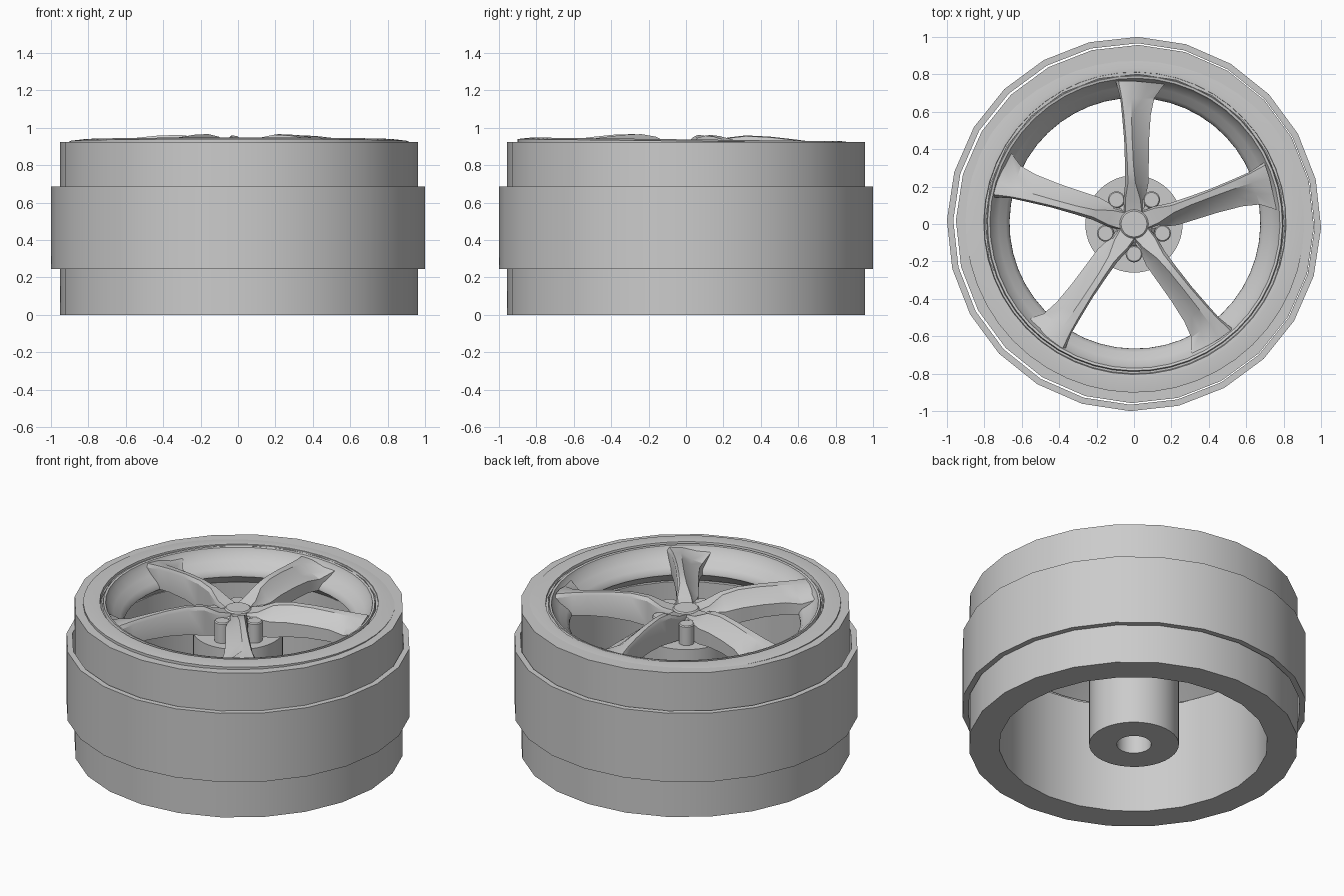
import bpy, bmesh, math
from mathutils import Matrix

cube = bpy.data.objects.get("Cube")
if cube:
    bpy.data.objects.remove(cube, do_unlink=True)

grey = bpy.data.materials.new("light_grey")
grey.use_nodes = True
grey.diffuse_color = (0.6, 0.6, 0.6, 1)
grey.node_tree.nodes["Principled BSDF"].inputs["Base Color"].default_value = (0.6, 0.6, 0.6, 1)

TILT = 0.012  # the wheel face leans slightly against the tyre


def finish(name, bm, tilt=0.0, angle=35):
    for v in bm.verts:
        v.co.z -= tilt * v.co.y
    bmesh.ops.recalc_face_normals(bm, faces=bm.faces)
    mesh = bpy.data.meshes.new(name)
    bm.to_mesh(mesh)
    bm.free()
    mesh.materials.append(grey)
    obj = bpy.data.objects.new(name, mesh)
    bpy.context.collection.objects.link(obj)
    bpy.ops.object.select_all(action='DESELECT')
    obj.select_set(True)
    bpy.context.view_layer.objects.active = obj
    bpy.ops.object.shade_smooth_by_angle(angle=math.radians(angle))
    return obj


def bridge(bm, rings, wrap=False):
    n = len(rings[0])
    pairs = list(zip(rings, rings[1:])) + ([(rings[-1], rings[0])] if wrap else [])
    for a, b in pairs:
        for i in range(n):
            j = (i + 1) % n
            bm.faces.new((a[i], a[j], b[j], b[i]))


def lathe(name, profile, sides, tilt=0.0, centre=(0, 0)):
    """Spin a closed (radius, z) outline round the axle."""
    bm = bmesh.new()
    rings = []
    for k in range(sides):
        a = math.tau * k / sides - 0.02
        rings.append([bm.verts.new((r * math.cos(a) + centre[0],
                                    r * math.sin(a) + centre[1], z)) for r, z in profile])
    bridge(bm, rings, wrap=True)
    return finish(name, bm, tilt)


def disc(name, x, y, radius, z0, z1, bevel, sides=24, tilt=TILT):
    """Upright cylinder with a chamfered top."""
    bm = bmesh.new()
    rings = []
    for r, z in ((radius, z0), (radius, z1 - bevel), (radius - bevel, z1)):
        rings.append([bm.verts.new((x + r * math.cos(math.tau * k / sides),
                                    y + r * math.sin(math.tau * k / sides), z))
                      for k in range(sides)])
    bridge(bm, rings)
    bm.faces.new(rings[0])
    bm.faces.new(rings[-1])
    return finish(name, bm, tilt)


# Tyre body with the inner barrel, and the loose tread band round it
lathe("tyre", [(0.78, 0), (0.957, 0), (0.957, 0.923), (0.80, 0.923),
               (0.80, 0.70), (0.78, 0.70)], 24, centre=(0.005, 0))
lathe("tread_band", [(0.966, 0.245), (1.0, 0.245), (1.0, 0.685), (0.966, 0.685)], 24)

# Rim: sloping dish, bead groove and shallow sidewall ring
lathe("rim", [(0.785, 0.70), (0.67, 0.79), (0.672, 0.805), (0.69, 0.83), (0.73, 0.865),
              (0.765, 0.905), (0.775, 0.93), (0.788, 0.933), (0.793, 0.912),
              (0.803, 0.912), (0.808, 0.936), (0.83, 0.938), (0.905, 0.929),
              (0.905, 0.90), (0.79, 0.88)], 48, TILT, (0.005, 0.004))

# Axle hub with bore
lathe("axle_hub", [(0.10, 0), (0.26, 0), (0.26, 0.75), (0.10, 0.75)], 48)

# Spokes: distance out, left, ridge left, ridge right, right, ridge z, right z, bottom z
STATIONS = [
    (0.03, -.05, -.045, .045, .05, .885, .87, .76),
    (0.13, -.055, -.045, .035, .06, .905, .87, .76),
    (0.22, -.045, -.03, .01, .08, .950, .87, .77),
    (0.32, -.045, -.032, .0, .082, .963, .88, .79),
    (0.45, -.048, -.038, -.005, .085, .958, .88, .80),
    (0.58, -.058, -.048, -.008, .095, .945, .875, .80),
    (0.67, -.066, -.058, -.008, .115, .934, .86, .79),
    (0.765, -.09, -.075, .0, .17, .922, .90, .82),
]


def spoke(name, angle):
    bm = bmesh.new()
    rings = []
    for y, xl, rl, rr, xr, zt, zr, zb in STATIONS:
        y2 = math.sqrt(max(y * y - xr * xr, 0)) if y > 0.7 else y
        rings.append([bm.verts.new(p) for p in (
            (xl, y, zb), (xl, y, zt - .02), (rl, y, zt), (rr, y, zt - .004),
            ((rr + xr) / 2, (y + y2) / 2, (zt + zr) / 2 - .012),
            (xr, y2, zr), (xr, y2, zb))])
    bridge(bm, rings)
    bm.faces.new(rings[0])
    bm.faces.new(rings[-1])
    bm.transform(Matrix.Rotation(angle, 4, 'Z'))
    return finish(name, bm, TILT, 30)


for k in range(5):
    turn = math.tau * k / 5
    spoke(f"spoke_{k + 1}", turn - 0.02 + 0.03)
    # Wheel bolts sit between the spokes
    a = turn - math.pi / 2
    disc(f"bolt_{k + 1}", 0.16 * math.cos(a), 0.16 * math.sin(a), 0.045, 0.74, 0.875, 0.006)

# Centre boss and cap
disc("centre_boss", 0, 0, 0.125, 0.74, 0.875, 0.03, 40)
disc("centre_cap", 0, 0, 0.077, 0.85, 0.90, 0.008, 32)
